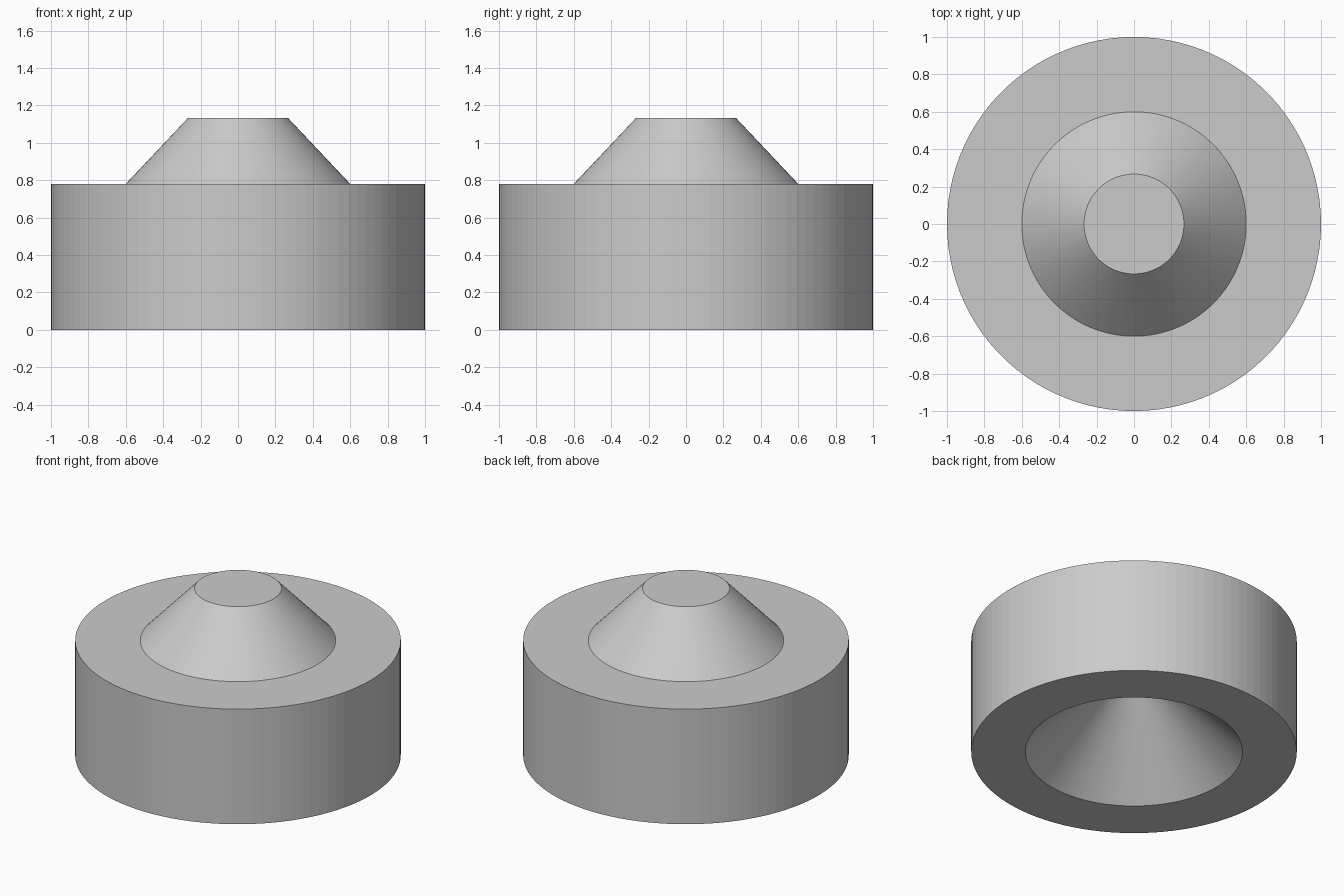
import bpy
import bmesh
from math import cos, sin, tau

cube = bpy.data.objects.get("Cube")
if cube:
    bpy.data.objects.remove(cube, do_unlink=True)

SIDES = 100

grey = bpy.data.materials.new("plain grey")
grey.use_nodes = True
colour = (0.6, 0.6, 0.6, 1.0)
grey.diffuse_color = colour
grey.node_tree.nodes["Principled BSDF"].inputs["Base Color"].default_value = colour


def lathe(name, profile):
    """Turn a (radius, height) profile around z; zero radius makes a tip."""
    bm = bmesh.new()
    rings = []
    for radius, z in profile:
        count = SIDES if radius > 0 else 1
        rings.append([bm.verts.new((radius * cos(tau * i / SIDES),
                                    radius * sin(tau * i / SIDES), z))
                      for i in range(count)])
    for low, high in zip(rings, rings[1:]):
        for i in range(SIDES):
            j = (i + 1) % SIDES
            if len(low) == 1:
                bm.faces.new((low[0], high[j], high[i]))
            else:
                bm.faces.new((low[i], low[j], high[j], high[i]))
    # flat cap on the last ring
    bm.faces.new(rings[-1])
    bmesh.ops.recalc_face_normals(bm, faces=bm.faces)
    mesh = bpy.data.meshes.new(name)
    bm.to_mesh(mesh)
    bm.free()
    mesh.materials.append(grey)
    obj = bpy.data.objects.new(name, mesh)
    bpy.context.collection.objects.link(obj)
    return obj


# One turned solid: conical socket below, drum wall, shoulder, tapered boss
lathe("drum_with_tapered_boss", [
    (0, 0.67),
    (0.667, 0),
    (1, 0),
    (1, 0.78),
    (0.6, 0.78),
    (0.267, 1.133),
])
